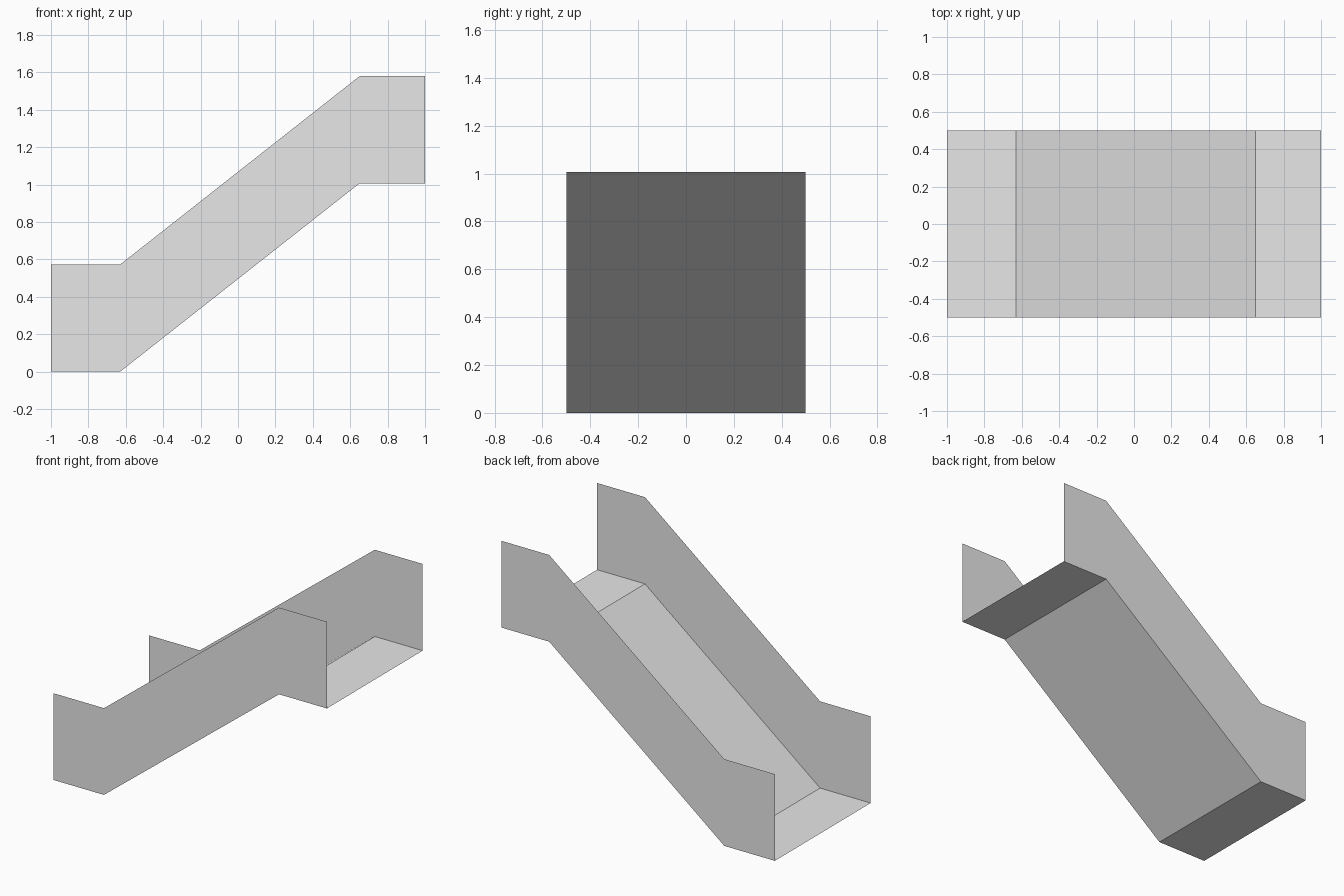
import bpy

# Remove the default object
cube = bpy.data.objects.get("Cube")
if cube:
    bpy.data.objects.remove(cube, do_unlink=True)

# Single plain grey
GREY = (0.8, 0.8, 0.8, 1.0)
grey = bpy.data.materials.new("light grey")
grey.use_nodes = True
grey.diffuse_color = GREY
grey.node_tree.nodes["Principled BSDF"].inputs["Base Color"].default_value = GREY

# Side profile of the ramp: low landing, slope, high landing
PROFILE = [(-1.0, 0.0), (-0.63, 0.0), (0.65, 1.007), (1.0, 1.007)]
HALF_WIDTH = 0.5
WALL_HEIGHT = 0.573


def add_strip(name, first_edge, second_edge):
    """Make a thin sheet of quads between two matching polylines."""
    n = len(first_edge)
    faces = [(i, i + 1, n + i + 1, n + i) for i in range(n - 1)]
    mesh = bpy.data.meshes.new(name)
    mesh.from_pydata(first_edge + second_edge, [], faces)
    mesh.materials.append(grey)
    mesh.update()
    obj = bpy.data.objects.new(name, mesh)
    bpy.context.collection.objects.link(obj)
    return obj


def rail(y, lift=0.0):
    return [(x, y, z + lift) for x, z in PROFILE]


# Floor with its two landings
add_strip("ramp_floor", rail(-HALF_WIDTH), rail(HALF_WIDTH))

# Side walls, facing outwards
add_strip("front_wall", rail(-HALF_WIDTH), rail(-HALF_WIDTH, WALL_HEIGHT))
add_strip("back_wall", rail(HALF_WIDTH, WALL_HEIGHT), rail(HALF_WIDTH))
